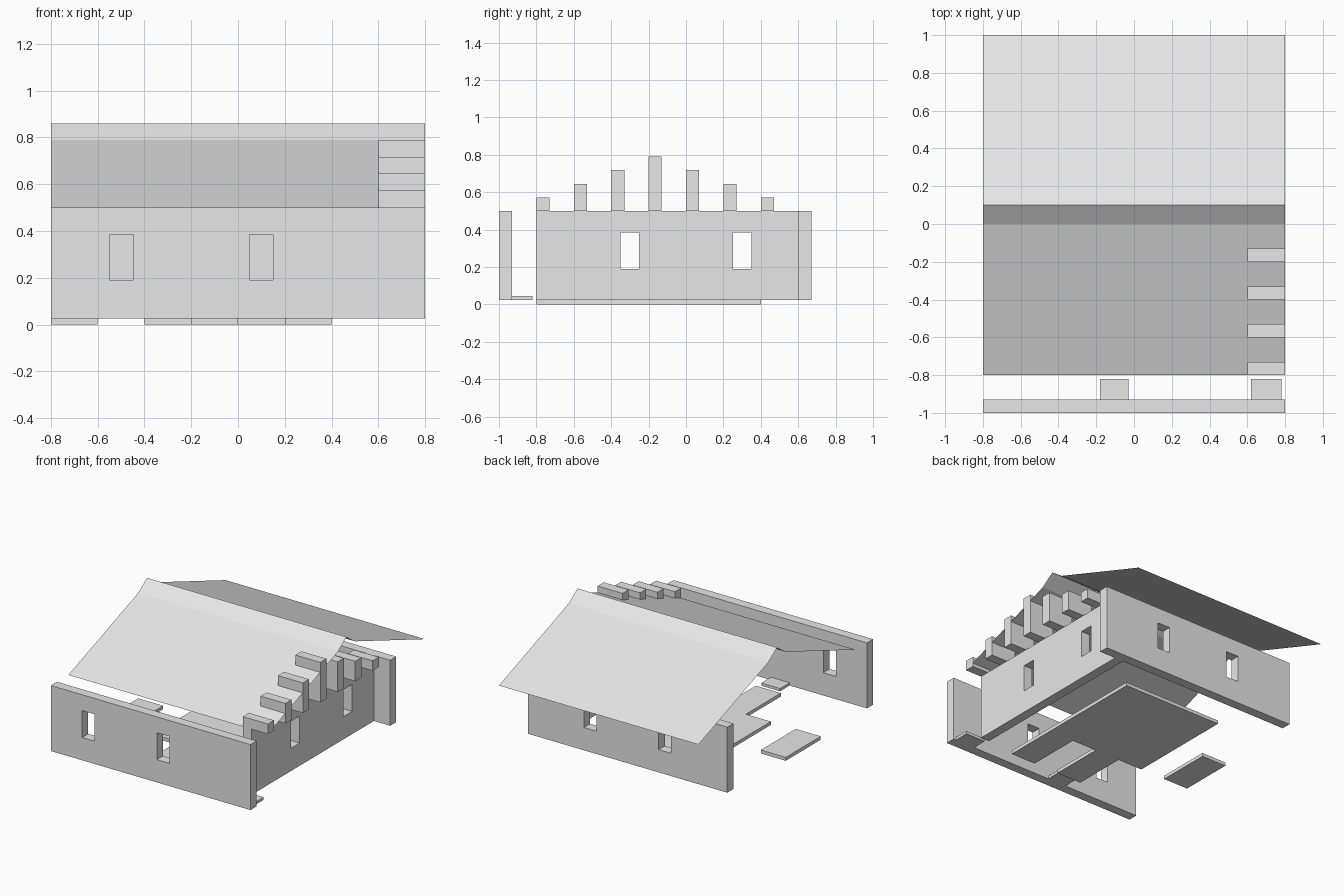
import bpy, bmesh
from mathutils import Vector

cube = bpy.data.objects.get("Cube")
if cube:
    bpy.data.objects.remove(cube, do_unlink=True)

GREY = (0.8, 0.8, 0.8, 1.0)
plaster = bpy.data.materials.new("light_grey")
plaster.diffuse_color = GREY
plaster.use_nodes = True
plaster.node_tree.nodes["Principled BSDF"].inputs["Base Color"].default_value = GREY


def finish(name, bm):
    mesh = bpy.data.meshes.new(name)
    bm.to_mesh(mesh)
    bm.free()
    mesh.materials.append(plaster)
    obj = bpy.data.objects.new(name, mesh)
    bpy.context.collection.objects.link(obj)
    return obj


def panel(name, us, vs, holes, place, thickness):
    """Slab from a grid of cells with some cells left open."""
    bm = bmesh.new()
    grid = [[bm.verts.new(place(u, v)) for v in vs] for u in us]
    for i in range(len(us) - 1):
        for j in range(len(vs) - 1):
            if (i, j) not in holes:
                bm.faces.new((grid[i][j], grid[i + 1][j], grid[i + 1][j + 1], grid[i][j + 1]))
    loose = [v for v in bm.verts if not v.link_faces]
    bmesh.ops.delete(bm, geom=loose, context='VERTS')
    out = bmesh.ops.extrude_face_region(bm, geom=bm.faces[:], use_keep_orig=True)
    moved = [g for g in out["geom"] if isinstance(g, bmesh.types.BMVert)]
    bmesh.ops.translate(bm, verts=moved, vec=Vector(thickness))
    bmesh.ops.recalc_face_normals(bm, faces=bm.faces[:])
    return finish(name, bm)


def box(name, low, high):
    low, high = Vector(low), Vector(high)
    bm = bmesh.new()
    bmesh.ops.create_cube(bm, size=1)
    bmesh.ops.scale(bm, verts=bm.verts[:], vec=high - low)
    bmesh.ops.translate(bm, verts=bm.verts[:], vec=(low + high) / 2)
    return finish(name, bm)


FLOOR, WALL_TOP, THICK = 0.025, 0.5, 0.07
HEIGHTS = (FLOOR, 0.19, 0.385, WALL_TOP)


def wall(name, start, end, windows, place, thickness):
    """Wall with two window openings, given their centres."""
    us = [start] + [c + s for c in windows for s in (-0.05, 0.05)] + [end]
    return panel(name, us, HEIGHTS, {(1, 1), (3, 1)}, place, thickness)


# Walls
wall("front_wall", -0.8, 0.8, (-0.5, 0.1), lambda u, v: (u, -1, v), (0, THICK, 0))
wall("back_wall", -0.8, 0.8, (-0.3, 0.3), lambda u, v: (u, 0.6, v), (0, THICK, 0))
wall("side_wall", -0.8, 0.6, (-0.3, 0.3), lambda u, v: (0.6, u, v), (THICK, 0, 0))

# Stepped blocks along the gable
for i in range(7):
    y = -0.8 + 0.2 * i
    top = WALL_TOP + 0.0725 * (4 - abs(3 - i))
    box(f"gable_block_{i + 1}", (0.6, y, WALL_TOP), (0.8, y + THICK, top))

# Floor slab with notched front edge, and a loose tile
panel("floor_slab", (-0.4, -0.2, 0, 0.2, 0.4), (-0.8, -0.4, 0.4), {(0, 0), (2, 0)},
      lambda u, v: (u, v, 0), (0, 0, FLOOR))
box("loose_floor_tile", (-0.8, -0.4, 0), (-0.6, 0, FLOOR))

# Small ledges behind the front wall
for name, x0, x1 in (("middle_ledge", -0.18, -0.03), ("left_ledge", 0.62, 0.78)):
    box(name, (x0, -0.93, FLOOR), (x1, -0.82, 0.045))

# Thin roof sheet with a steeper ridge
profile = ((-0.8, 0.5), (0, 0.79), (0.1, 0.86), (0.2, 0.79), (1, 0.5))
bm = bmesh.new()
rows = [[bm.verts.new((x, y, z)) for x in (-0.8, 0.8)] for y, z in profile]
for a, b in zip(rows, rows[1:]):
    bm.faces.new((a[0], a[1], b[1], b[0]))
finish("roof", bm)
